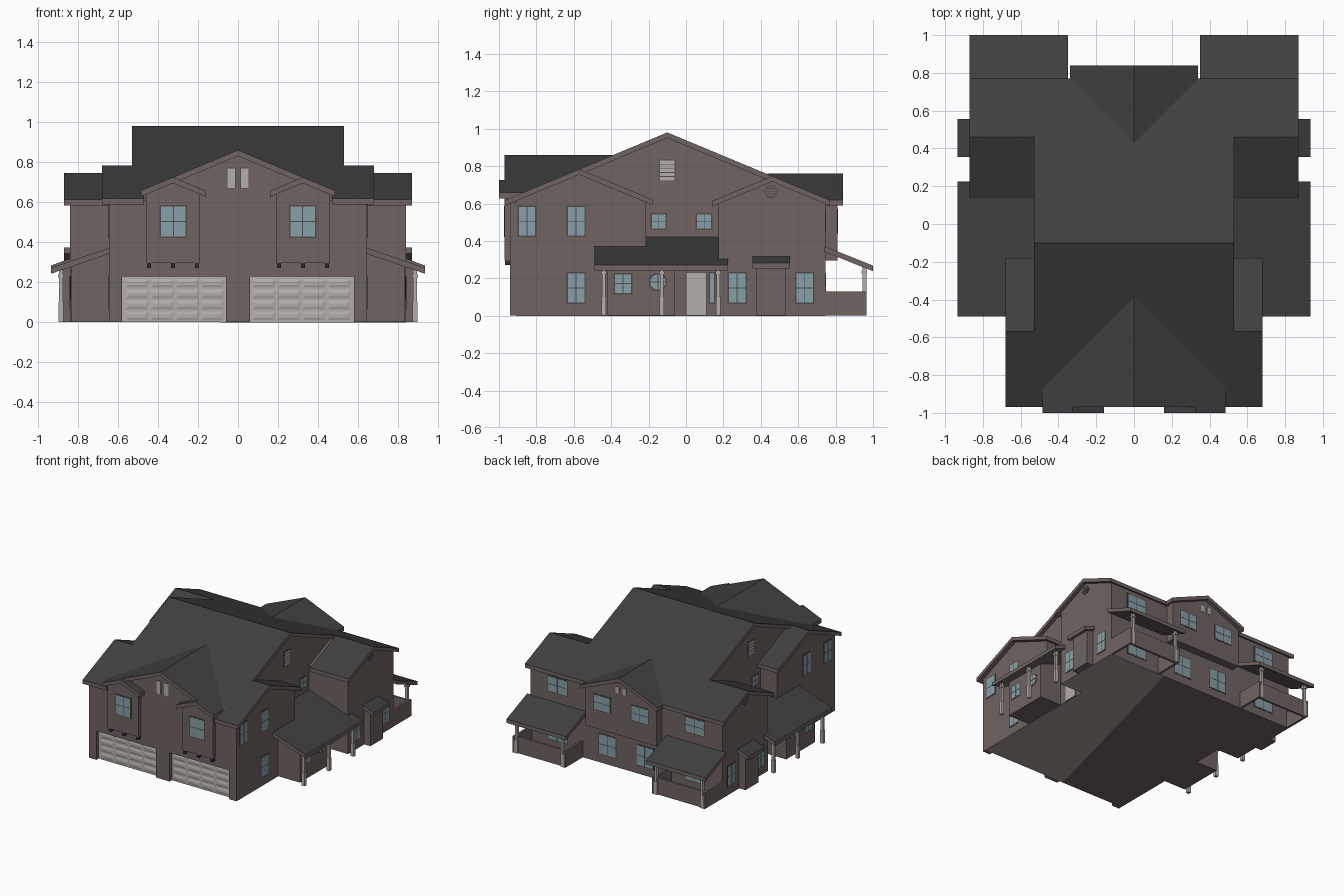
import bpy, bmesh, math

if "Cube" in bpy.data.objects:
    bpy.data.objects.remove(bpy.data.objects["Cube"])


def mat(name, r, g, b):
    m = bpy.data.materials.new(name)
    m.diffuse_color = (r, g, b, 1)
    m.use_nodes = True
    m.node_tree.nodes["Principled BSDF"].inputs["Base Color"].default_value = m.diffuse_color
    return m


WALL = mat("brown siding", .160, .127, .119)
ROOF = mat("charcoal shingle", .050, .050, .050)
LIGHT = mat("pale grey paint", .455, .43, .395)
GLASS = mat("blue grey glass", .24, .355, .395)
TRIM = mat("dark brown trim", .085, .069, .064)
DARK = mat("dark bracket", .03, .025, .024)
BASE = mat("concrete base", .36, .33, .305)

S = 0.4167  # roof pitch
T = 0.03    # roof thickness


def build(name, parts, mats, mirror=False, roof=False):
    """parts: (axis, profile, start, end, material index[, taper]), extruded prisms."""
    bm = bmesh.new()
    for axis, prof, a, b, mi, *taper in parts:
        t = taper[0] if taper else 0
        cu = sum(p for p, q in prof) / len(prof)
        cv = sum(q for p, q in prof) / len(prof)
        for sx in ((1, -1) if mirror else (1,)):
            rings = []
            for d, k in ((a, 0), (b, t)):
                ring = []
                for p, q in prof:
                    if k:  # move corners of the end face inward
                        p -= math.copysign(k, p - cu)
                        q -= math.copysign(k, q - cv)
                    x, y, z = {'x': (d, p, q), 'y': (p, d, q), 'z': (p, q, d)}[axis]
                    ring.append(bm.verts.new((x * sx, y, z)))
                rings.append(ring)
            r0, r1 = rings
            n = len(prof)
            fs = [bm.faces.new(r0), bm.faces.new(r1)]
            fs += [bm.faces.new((r0[i], r0[(i + 1) % n], r1[(i + 1) % n], r1[i])) for i in range(n)]
            for f in fs:
                f.material_index = mi
    bmesh.ops.recalc_face_normals(bm, faces=bm.faces)
    if roof:  # shingles on upward faces, siding colour on fascias and soffits
        bm.normal_update()
        for f in bm.faces:
            f.material_index = 0 if f.normal.z > 0.3 else 1
    me = bpy.data.meshes.new(name)
    bm.to_mesh(me)
    bm.free()
    for m in mats:
        me.materials.append(m)
    ob = bpy.data.objects.new(name, me)
    bpy.context.collection.objects.link(ob)
    return ob


def rect(u0, u1, v0, v1):
    return [(u0, v0), (u1, v0), (u1, v1), (u0, v1)]


def box(x0, x1, y0, y1, z0, z1, mi=0):
    return ('z', rect(x0, x1, y0, y1), z0, z1, mi)


def gable(lo, ridge, hi, top):
    """Inverted-V roof section with its ridge at height top."""
    zl, zh = top - (ridge - lo) * S, top - (hi - ridge) * S
    return [(lo, zl), (ridge, top), (hi, zh), (hi, zh - T), (ridge, top - T), (lo, zl - T)]


def shed(u0, z0, u1, z1):
    return [(u0, z0), (u1, z1), (u1, z1 - T), (u0, z0 - T)]


def disc(u, v, r, n=16):
    return [(u + r * math.cos(2 * math.pi * i / n), v + r * math.sin(2 * math.pi * i / n)) for i in range(n)]


# ---- roofs ----
RM = [ROOF, WALL]
build("main_roof", [('x', gable(-.87, -.1, .77, .98), -.53, .53, 0)], RM, roof=True)
build("front_wing_roof", [('x', gable(-.97, -.57, -.18, .784), .47, .68, 0)], RM, True, True)
build("rear_wing_roof", [('x', gable(.14, .46, .77, .7467), .53, .87, 0)], RM, True, True)
build("front_gable_roof", [('y', gable(-.485, 0, .485, .86), -.97, -.385, 0)], RM, roof=True)
build("back_gable_roof", [('y', gable(-.34, 0, .34, .76), .435, .84, 0)], RM, roof=True)
build("bay_roof", [('y', gable(.16, .325, .485, .7246), -1.0, -.93, 0)], RM, True, True)
build("side_porch_roof", [('y', shed(.5, .42, .935, .272), -.49, .225, 0)], RM, True, True)
build("back_porch_roof", [('x', shed(.74, .372, 1.0, .268), .35, .87, 0)], RM, True, True)
build("chimney_roof", [('y', shed(.84, .318, .935, .283), .355, .555, 0)], RM, True, True)

# ---- walls (tops tucked slightly into the roof slabs) ----
W = [WALL]
build("centre_walls", [('x', [(-.6, 0), (.5, 0), (.5, .709), (-.1, .959), (-.6, .751)], -.5, .5, 0)], W)
build("front_walls", [
    ('x', [(-.91, 0), (-.215, 0), (-.215, .615), (-.57, .763), (-.91, .621)], -.645, .645, 0),
    box(-.06, .06, -.94, -.9, 0, .227),
    box(-.645, -.58, -.94, -.9, 0, .227),
    box(.58, .645, -.94, -.9, 0, .227),
    box(-.645, .645, -.94, -.9, .227, .607)], W)
build("front_gable_wall", [('y', [(-.46, .58), (.46, .58), (.46, .647), (0, .839), (-.46, .647)], -.94, -.8, 0)], W)
build("rear_walls", [
    ('x', [(.175, 0), (.745, 0), (.745, .607), (.46, .726), (.175, .607)], -.84, .84, 0)], W)
build("back_upper_wall", [('y', [(-.31, .295), (.31, .295), (.31, .61), (0, .739), (-.31, .61)], .7, .81, 0)], W)
build("bay_walls", [('y', [(.19, .295), (.46, .295), (.46, .647), (.325, .703), (.19, .647)], -.97, -.9, 0)], W, True)
build("entry_walls", [('y', [(.45, 0), (.645, 0), (.645, .35), (.45, .4)], -.215, .175, 0)], W, True)
build("entry_block", [('y', [(.6, 0), (.835, 0), (.835, .285), (.6, .36)], -.42, -.06, 0)], W, True)
build("chimney", [box(.83, .895, .375, .535, 0, .29)], W, True)
build("back_porch_half_wall", [
    box(.38, .84, .938, .955, 0, .13),
    box(.823, .84, .74, .965, 0, .13),
    box(.38, .397, .74, .965, 0, .13)], W, True)
build("bay_brackets", [box(x - .011, x + .011, -.967, -.94, .27, .295) for x in (.205, .325, .445)], [DARK], True)
build("base_slab", [('z', [(-.09, -.91), (.645, -.91), (.645, .175), (.84, .175), (.84, .745), (.34, .745)],
                     -.001, .002, 0)], [BASE])

# ---- porch posts with bases and caps ----
posts = []
for x, y, z1 in [(.886, -.44, .262), (.886, -.13, .262), (.886, .172, .262), (.811, .954, .265), (.409, .954, .265)]:
    posts += [box(x - .01, x + .01, y - .01, y + .01, 0, z1),
              box(x - .015, x + .015, y - .015, y + .015, z1 - .04, z1 - .025),
              box(x - .013, x + .013, y - .012, y + .012, 0, .1)]
build("porch_posts", posts, [LIGHT], True)


# ---- windows: frame plate with panes on top ----
def window(axis, plane, s, u, v, w, h, cols=2, rows=2):
    e, g = .008, .004
    out = [(axis, rect(u - w / 2, u + w / 2, v - h / 2, v + h / 2), plane, plane + s * .002, 0)]
    pw, ph = (w - 2 * e - (cols - 1) * g) / cols, (h - 2 * e - (rows - 1) * g) / rows
    for i in range(cols):
        for j in range(rows):
            a = u - w / 2 + e + i * (pw + g)
            b = v - h / 2 + e + j * (ph + g)
            out.append((axis, rect(a, a + pw, b, b + ph), plane, plane + s * .0035, 1))
    return out


WM = [TRIM, GLASS]
build("front_windows", window('y', -.97, -1, .323, .503, .138, .165), WM, True)
side = []
for x, y, z, w, h in [(.645, -.85, .505, .104, .17), (.645, -.588, .505, .104, .17),
                      (.645, -.588, .148, .104, .17), (.835, -.337, .172, .1, .115),
                      (.5, -.146, .503, .09, .09), (.5, .097, .503, .09, .09),
                      (.84, .273, .148, .104, .17), (.84, .635, .148, .104, .17)]:
    side += window('x', x, 1, y, z, w, h)
side += window('x', .645, 1, .14, .148, .037, .17, 1, 1)
build("side_windows", side, WM, True)
back = (window('y', .745, 1, .6, .505, .18, .13) + window('y', .745, 1, .165, .148, .16, .17)
        + window('y', .81, 1, .165, .505, .16, .13) + window('y', .745, 1, .6, .148, .18, .17))
build("back_windows", back, WM, True)
build("round_windows", [
    ('x', disc(-.15, .18, .05), .835, .837, 0), ('x', disc(-.15, .18, .041), .835, .8385, 1),
    ('x', rect(-.153, -.147, .14, .22), .835, .84, 0),
    ('x', rect(-.19, -.11, .177, .183), .835, .84, 0)], WM, True)

# ---- doors ----
build("entry_doors", [('x', rect(-.002, .112, 0, .232), .645, .647, 0),
                      ('x', rect(.002, .108, .005, .228), .645, .65, 1)], [TRIM, LIGHT], True)
door = [('y', rect(.06, .58, 0, .227), -.91, -.913, 0)]
for i in range(4):
    for j in range(4):
        u, v = .072 + i * .125, .01 + j * .054
        door.append(('y', rect(u, u + .115, v, v + .044), -.913, -.917, 0, .014))
build("garage_doors", door, [LIGHT], True)

# ---- vents ----
build("gable_vents", [('y', rect(.011, .055, .668, .772), -.94, -.942, 0),
                      ('y', rect(.014, .052, .671, .769), -.94, -.945, 1),
                      ('y', rect(.015, .045, .625, .675), .81, .814, 1)], [TRIM, LIGHT], True)
slats = [('x', rect(-.143, -.057, .72, .835), .5, .503, 0)]
slats += [('x', rect(-.139, -.061, z, z + .018), .5, .506, 1) for z in (.724, .746, .768, .79, .812)]
build("louvre_vents", slats, [TRIM, LIGHT], True)
rv = [('x', disc(.455, .663, .036), .84, .842, 0)]
rv += [('x', rect(.455 - d, .455 + d, z, z + .009), .84, .845, 1)
       for z, d in ((.64, .024), (.654, .031), (.668, .031), (.682, .02))]
build("round_vents", rv, [TRIM, WALL], True)
